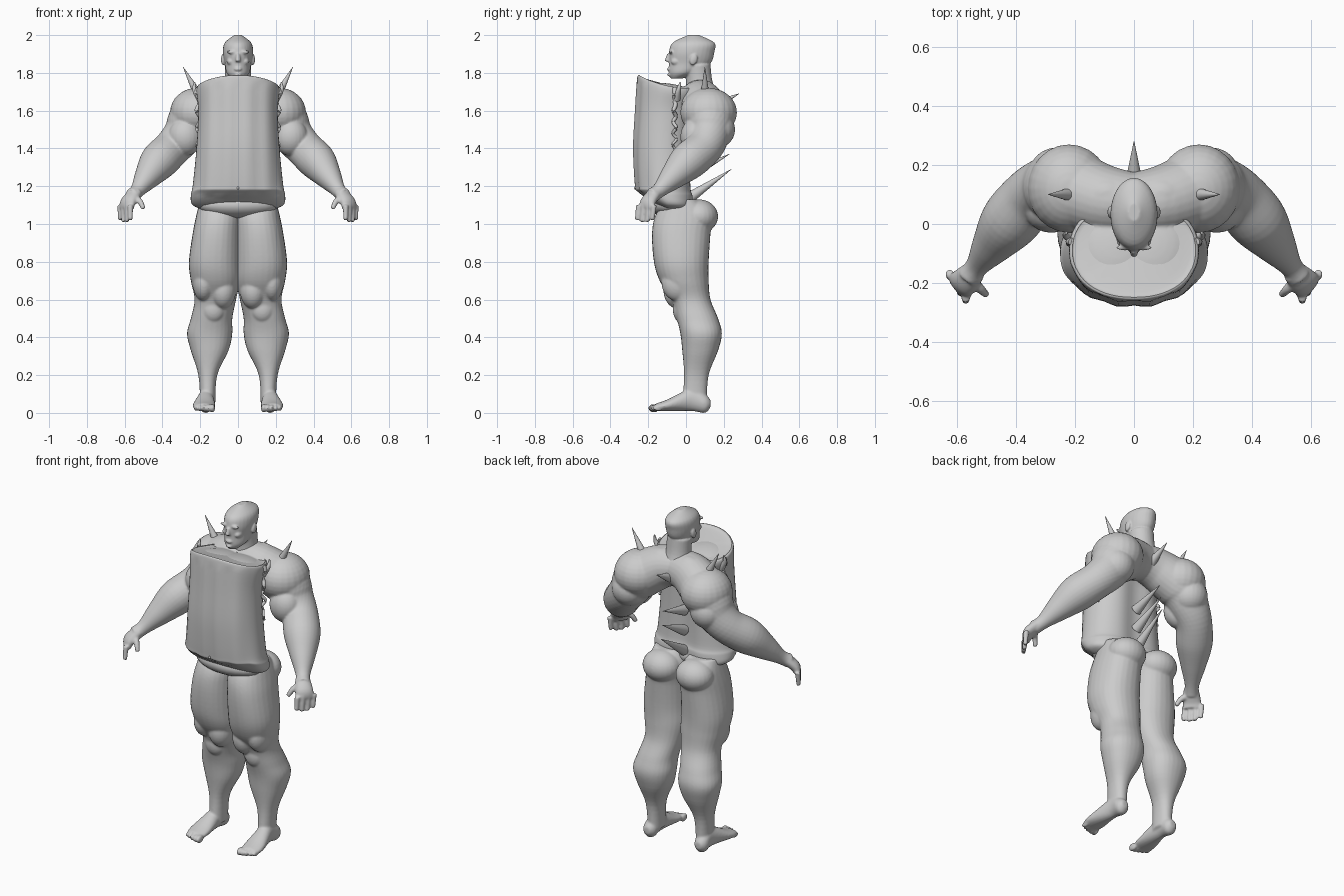
import bpy, bmesh, math
from mathutils import Vector, Matrix

cube = bpy.data.objects.get("Cube")
if cube:
    bpy.data.objects.remove(cube, do_unlink=True)

skin = bpy.data.materials.new("light_grey")
skin.use_nodes = True
GREY = (0.6, 0.6, 0.6, 1)
skin.diffuse_color = GREY
skin.node_tree.nodes["Principled BSDF"].inputs["Base Color"].default_value = GREY


def smooth_rings(rings, steps):
    """Cubic interpolation through the given rings."""
    pts = [Vector(ring) for ring in rings]
    pts = [pts[0]] + pts + [pts[-1]]
    out = []
    for before, start, end, after in zip(pts, pts[1:], pts[2:], pts[3:]):
        leave, arrive = (end - before) / 2, (after - start) / 2
        for k in range(steps):
            t = k / steps
            ease = t * t * (3 - 2 * t)
            out.append(start.lerp(end, ease) + leave * t * (1 - t) ** 2 - arrive * t * t * (1 - t))
    return out + [pts[-1]]


def clamp(value):
    return max(0, min(1, value))


def loft(bm, rings, axis="path", sides=28, power=2, steps=5):
    """Skin rings of (x, y, z, half width, half depth)."""
    rows = smooth_rings(rings, steps)
    loops = []
    for i, row in enumerate(rows):
        centre = Vector(row[:3])
        if axis == "z":
            u, v = Vector((1, 0, 0)), Vector((0, 1, 0))
        elif axis == "y":
            u, v = Vector((1, 0, 0)), Vector((0, 0, 1))
        else:
            ahead, behind = rows[min(i + 1, len(rows) - 1)], rows[max(i - 1, 0)]
            along = (Vector(ahead[:3]) - Vector(behind[:3])).normalized()
            reference = Vector((1, 0, 0)) if abs(along.z) > 0.98 else Vector((0, 0, 1))
            u = reference.cross(along).normalized()
            v = along.cross(u)
        loop = []
        for k in range(sides):
            angle = math.tau * k / sides
            cosine, sine = math.cos(angle), math.sin(angle)
            cosine = math.copysign(abs(cosine) ** (2 / power), cosine)
            sine = math.copysign(abs(sine) ** (2 / power), sine)
            loop.append(bm.verts.new(centre + u * cosine * row[3] + v * sine * row[4]))
        loops.append(loop)
    faces = [bm.faces.new(loops[0]), bm.faces.new(loops[-1][::-1])]
    for lower, upper in zip(loops, loops[1:]):
        for k in range(sides):
            n = (k + 1) % sides
            faces.append(bm.faces.new((lower[k], upper[k], upper[n], lower[n])))
    bmesh.ops.recalc_face_normals(bm, faces=faces)
    return [vert for loop in loops for vert in loop]


def boxed(rows):
    """Turn (z, front, back, outer, inner) into rings; without inner they are centred."""
    rings = []
    for z, front, back, outer, *rest in rows:
        inner = rest[0] if rest else -outer
        rings.append(((inner + outer) / 2, (front + back) / 2, z, (outer - inner) / 2, (back - front) / 2))
    return rings


def limb(bm, rows):
    """Round loft through (x, y, z, radius)."""
    loft(bm, [(*row, row[-1]) for row in rows])


def tube(bm, points, start, end):
    """Thin round tube with an even taper."""
    last = len(points) - 1
    limb(bm, [(*p, start + (end - start) * i / last) for i, p in enumerate(points)])


def blob(bm, centre, size, tilt=0):
    matrix = Matrix.Translation(centre) @ Matrix.Rotation(tilt, 4, "X") @ Matrix.Diagonal((*size, 1))
    bmesh.ops.create_uvsphere(bm, u_segments=24, v_segments=16, radius=1, matrix=matrix)


def finish(bm, name, mirror=None, voxel=0, relax=4):
    """mirror is 'first' (merged by the remesh), 'last' or None."""
    mesh = bpy.data.meshes.new(name)
    bm.to_mesh(mesh)
    bm.free()
    ob = bpy.data.objects.new(name, mesh)
    bpy.context.collection.objects.link(ob)
    mesh.materials.append(skin)

    def add_mirror():
        ob.modifiers.new("mirror", "MIRROR").use_mirror_merge = False
    if mirror == "first":
        add_mirror()
    if voxel:
        fuse = ob.modifiers.new("fuse", "REMESH")
        fuse.mode, fuse.voxel_size, fuse.use_smooth_shade = "VOXEL", voxel, True
        soften = ob.modifiers.new("relax", "SMOOTH")
        soften.factor, soften.iterations = 0.5, relax
    if mirror == "last":
        add_mirror()
    bpy.ops.object.select_all(action="DESELECT")
    ob.select_set(True)
    bpy.context.view_layer.objects.active = ob
    bpy.ops.object.shade_smooth_by_angle(angle=math.radians(50))


# Head: skull and jaw, neck, nose, lips, chin, brow, cheek and ear
bm = bmesh.new()
loft(bm, boxed([(1.77, -.08, -.02, .03), (1.8, -.09, .06, .06), (1.85, -.09, .13, .07), (1.91, -.09, .15, .08),
                (1.96, -.07, .15, .07), (2, .01, .07, .02)]), "z")
limb(bm, [(0, .08, 1.66, .09), (0, .07, 1.75, .07), (0, .06, 1.84, .07)])
tube(bm, [(0, -.09, 1.9), (0, -.1, 1.86)], .01, .014)
blob(bm, (0, -.09, 1.82), (.02, .01, .01))
blob(bm, (0, -.08, 1.79), (.02, .02, .01))
blob(bm, (.03, -.08, 1.91), (.03, .01, .01))
blob(bm, (.04, -.05, 1.86), (.02, .03, .02))
blob(bm, (.08, .04, 1.87), (.01, .02, .03), -.3)
finish(bm, "head", "first", .005)

# Shoulder yoke and arm, with muscles and upper chest
bm = bmesh.new()
limb(bm, [(-.02, .07, 1.66, .1), (.1, .08, 1.64, .12), (.23, .12, 1.56, .13), (.29, .12, 1.47, .11),
          (.35, .09, 1.4, .1), (.42, .01, 1.33, .1), (.48, -.07, 1.25, .07), (.53, -.14, 1.18, .04),
          (.56, -.18, 1.15, .04)])
blob(bm, (.22, .12, 1.59), (.14, .15, .13))
blob(bm, (.26, .16, 1.5), (.1, .1, .1))
blob(bm, (.28, .05, 1.46), (.09, .08, .1))
blob(bm, (.38, .06, 1.38), (.09, .07, .08))
blob(bm, (.09, .1, 1.68), (.1, .07, .08))
blob(bm, (.06, -.07, 1.68), (.14, .16, .06), -.2)
# Palm, four fingers and thumb
loft(bm, [(.54, -.16, 1.17, .04, .03), (.58, -.2, 1.12, .05, .03), (.59, -.21, 1.08, .05, .02)])
for i in range(4):
    x, y = .57 + .018 * i, -.25 + .027 * i
    tube(bm, [(x, y, 1.1), (x, y - .01, 1.01 + .01 * (i in (0, 3)))], .015, .012)
tube(bm, [(.55, -.19, 1.14), (.52, -.22, 1.12), (.5, -.24, 1.08)], .02, .012)
finish(bm, "shoulders_and_arms", "first", .006, 6)

# Legs: thigh to ankle, then buttock, knee muscles, foot and toes
bm = bmesh.new()
loft(bm, boxed([(1.13, -.1, .06, .2, .03), (1.05, -.16, .14, .22, -.01), (.95, -.18, .13, .24, -.01),
                (.8, -.17, .12, .26, -.01), (.7, -.14, .12, .25, -.01), (.6, -.08, .13, .23, .01),
                (.5, -.05, .17, .25, .03), (.42, -.03, .19, .27, .03), (.33, -.02, .17, .25, .05),
                (.2, -.01, .12, .21, .11), (.05, -.02, .11, .2, .12)]), "z", power=2.2)
blob(bm, (.11, .07, 1.04), (.11, .1, .09))
blob(bm, (.08, -.04, .65), (.07, .08, .1))
blob(bm, (.18, -.04, .69), (.06, .09, .1))
blob(bm, (.13, -.03, .55), (.06, .04, .07))
loft(bm, [(.17, .13, .05, .02, .02), (.17, .1, .05, .04, .05), (.17, .03, .07, .04, .06),
          (.18, -.1, .04, .06, .03), (.18, -.16, .03, .05, .02)], "y")
for i in range(5):
    r = .023 - .002 * i
    blob(bm, (.135 + .022 * i, -.17 + .0015 * i * i, .025), (r * .6, .03, r))
finish(bm, "legs", "last", .006, 6)

# Torso: barrel-like shell with a raised, tilted rim at the top
bm = bmesh.new()
shell = loft(bm, boxed([(1.07, -.13, .04, .17), (1.1, -.2, .05, .24), (1.15, -.26, .05, .25), (1.2, -.27, .04, .24),
                        (1.4, -.28, .04, .22), (1.6, -.27, .05, .21), (1.76, -.26, .08, .22),
                        (1.79, -.25, .07, .21), (1.78, -.23, .06, .19), (1.77, -.1, -.06, .04)]),
             "z", sides=56, power=2.2)
for vert in shell:
    co = vert.co
    co.z -= clamp((co.z - 1.6) * 6) * (.2 * (co.y + .26) + .6 * co.x ** 2)
    # raised hem at the front of the belly
    co.z += .03 * clamp((1.22 - co.z) * 12) * clamp(-10 * co.y - 1)
    # soft vertical folds in front and a shallow channel down the back
    if co.y < -.15 and 1.15 < co.z < 1.75:
        co.y += .004 * math.cos(co.x * 60)
    if co.y > 0 and co.z < 1.6:
        co.y -= .03 * math.exp(-(co.x / .08) ** 2)
finish(bm, "torso_shell")

# Ragged seam down the shell sides with a curled upper corner
bm = bmesh.new()
tube(bm, [(.2, -.05, 1.66), (.23, -.04, 1.71), (.23, -.03, 1.75)], .02, .004)
tube(bm, [(.21 + .01 * math.sin(i * 2), -.06 + .01 * math.sin(i * 3), 1.72 - .03 * i) for i in range(12)], .013, .006)
finish(bm, "ragged_seams", "last")

# Navel and groin fold
bm = bmesh.new()
blob(bm, (0, -.27, 1.19), (.006, .006, .008))
blob(bm, (0, -.08, 1.1), (.21, .11, .07))
finish(bm, "navel_and_groin")

# Shoulder spikes
bm = bmesh.new()
tube(bm, [(.22, .1, 1.7), (.29, .1, 1.83)], .022, .001)
finish(bm, "shoulder_spikes", "last")

# Neck spike and a row of spine spikes down the back
bm = bmesh.new()
tube(bm, [(0, .14, 1.62), (0, .28, 1.69)], .03, .001)
for i in range(3):
    tube(bm, [(0, .02, 1.14 + .12 * i), (0, .24 - .01 * i, 1.29 + .08 * i)], .03, .001)
finish(bm, "spine_spikes")
